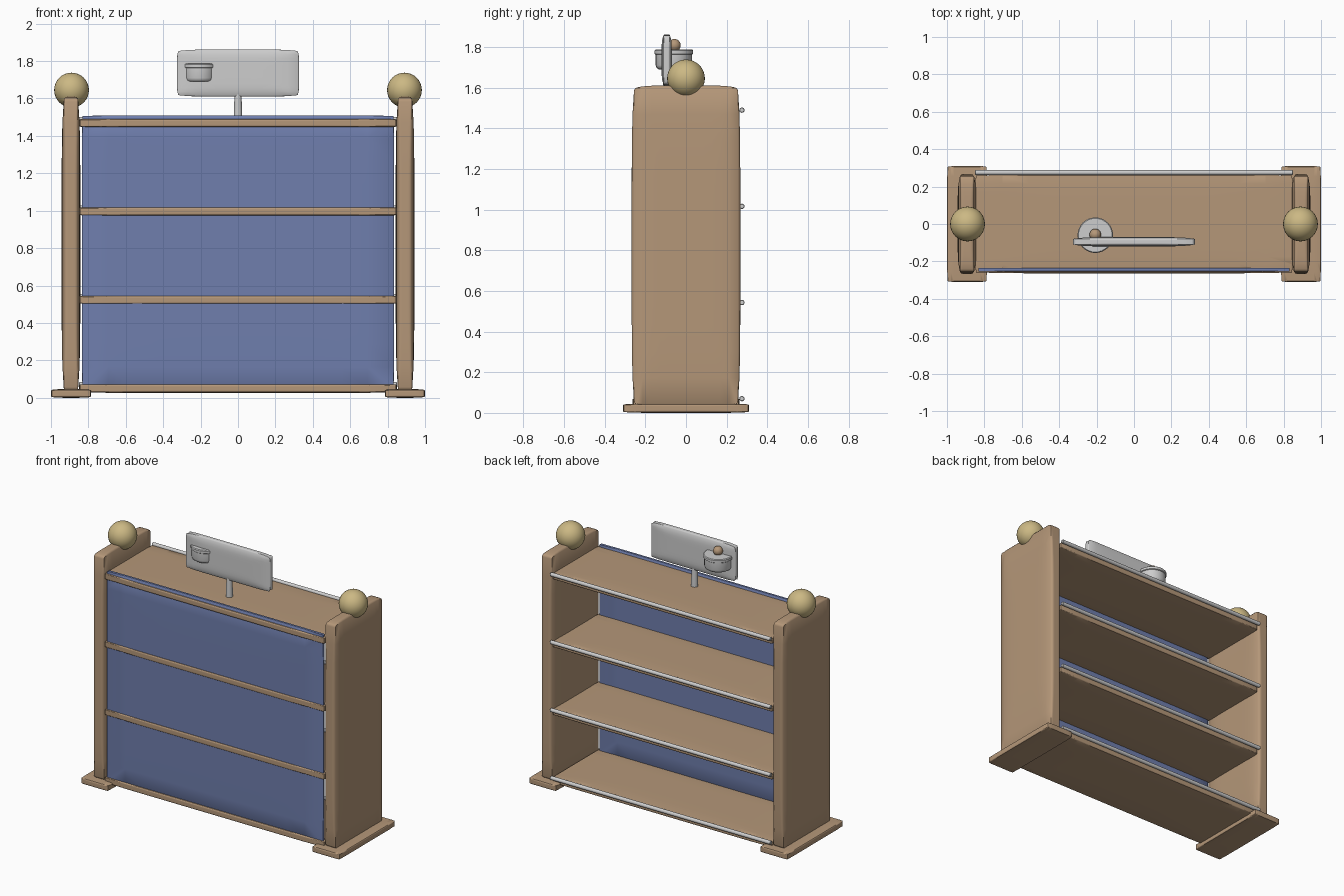
import bpy, bmesh, math
from mathutils import Vector

cube = bpy.data.objects.get("Cube")
if cube:
    bpy.data.objects.remove(cube, do_unlink=True)


def material(name, rgb):
    m = bpy.data.materials.new(name)
    m.use_nodes = True
    m.diffuse_color = (*rgb, 1)
    m.node_tree.nodes["Principled BSDF"].inputs["Base Color"].default_value = (*rgb, 1)
    return m


WOOD = material("tan wood", (0.46, 0.31, 0.19))
BLUE = material("blue panel", (0.16, 0.21, 0.42))
GREY = material("light grey", (0.61, 0.61, 0.61))
GOLD = material("pale gold", (0.60, 0.48, 0.23))


def finish(name, bm, mat):
    mesh = bpy.data.meshes.new(name)
    bm.normal_update()
    bm.to_mesh(mesh)
    bm.free()
    mesh.materials.append(mat)
    obj = bpy.data.objects.new(name, mesh)
    bpy.context.collection.objects.link(obj)
    bpy.ops.object.select_all(action='DESELECT')
    obj.select_set(True)
    bpy.context.view_layer.objects.active = obj
    bpy.ops.object.shade_smooth_by_angle(angle=math.radians(40))
    return obj


def soft_box(name, lo, hi, mat, round_off=0.01, taper=0.0):
    """Box with rounded edges whose faces bulge gently, thinning toward the rim."""
    lo, hi = Vector(lo), Vector(hi)
    mid, half = (lo + hi) / 2, (hi - lo) / 2
    bm = bmesh.new()
    bmesh.ops.create_cube(bm, size=2)
    if taper:
        bmesh.ops.subdivide_edges(bm, edges=bm.edges[:], cuts=11, use_grid_fill=True)
    for v in bm.verts:
        u = v.co.copy()
        for i in range(3):
            rim = max(abs(u[j]) for j in range(3) if j != i) ** 6
            v.co[i] = mid[i] + u[i] * (half[i] - taper * rim)
    bm.normal_update()
    sharp = [e for e in bm.edges if e.calc_face_angle(0) > 1]
    bmesh.ops.bevel(bm, geom=sharp, offset=round_off, segments=3, profile=0.5,
                    affect='EDGES', clamp_overlap=True)
    return finish(name, bm, mat)


def ball(name, centre, radius, mat):
    bm = bmesh.new()
    bmesh.ops.create_uvsphere(bm, u_segments=32, v_segments=16, radius=radius)
    bmesh.ops.translate(bm, verts=bm.verts, vec=centre)
    return finish(name, bm, mat)


def turned(name, profile, centre, mat, axis='Z'):
    """Lathe a list of (radius, height) pairs, capped at both ends."""
    bm = bmesh.new()
    n = 32
    rings = []
    for r, h in profile:
        ring = []
        for k in range(n):
            a = math.tau * k / n
            p = (r * math.cos(a), r * math.sin(a), h)
            if axis == 'X':
                p = (h, p[0], p[1])
            ring.append(bm.verts.new(Vector(p) + Vector(centre)))
        rings.append(ring)
    for a, b in zip(rings, rings[1:]):
        for k in range(n):
            bm.faces.new((a[k], a[(k + 1) % n], b[(k + 1) % n], b[k]))
    bm.faces.new(rings[0][::-1])
    bm.faces.new(rings[-1])
    return finish(name, bm, mat)


# Side boards, feet and ball finials
for side, s in (("left", 1), ("right", -1)):
    def span(a, b):
        return sorted((s * a, s * b))
    x0, x1 = span(0.843, 0.943)
    soft_box(side + "_side_board", (x0, -0.267, 0.03), (x1, 0.267, 1.61), WOOD, 0.015, 0.012)
    x0, x1 = span(0.785, 1.0)
    soft_box(side + "_foot", (x0, -0.31, 0.0), (x1, 0.31, 0.046), WOOD, 0.012, 0.004)
    ball(side + "_finial", (s * 0.89, 0, 1.645), 0.093, GOLD)

# Shelves, each with a rail along the open back
for i in range(4):
    z = 0.05 + i * 0.473
    soft_box(f"shelf_{i + 1}", (-0.85, -0.264, z - 0.025), (0.85, 0.264, z + 0.025),
             WOOD, 0.01, 0.005)
    turned(f"back_rail_{i + 1}", [(0.010, -0.85), (0.013, -0.847), (0.013, 0.847), (0.010, 0.85)],
           (0, 0.275, z + 0.02), GREY, 'X')

# Front panel
soft_box("front_panel", (-0.835, -0.256, 0.04), (0.835, -0.232, 1.51), BLUE, 0.005, 0.003)

# Sign board on its post
soft_box("sign_board", (-0.327, -0.12, 1.61), (0.327, -0.07, 1.862), GREY, 0.01, 0.008)
turned("sign_post", [(0.023, 1.48), (0.022, 1.54), (0.018, 1.63)], (0, -0.095, 0), GREY)

# Lidded pot set into the sign board
pot = (-0.207, -0.06, 0)
turned("pot_body", [(0.075, 1.69), (0.085, 1.697), (0.089, 1.71), (0.089, 1.765)], pot, GREY)
turned("pot_lid", [(0.09, 1.762), (0.095, 1.766), (0.095, 1.782), (0.09, 1.787)], pot, GREY)
ball("pot_knob", (-0.207, -0.057, 1.808), 0.031, WOOD)
